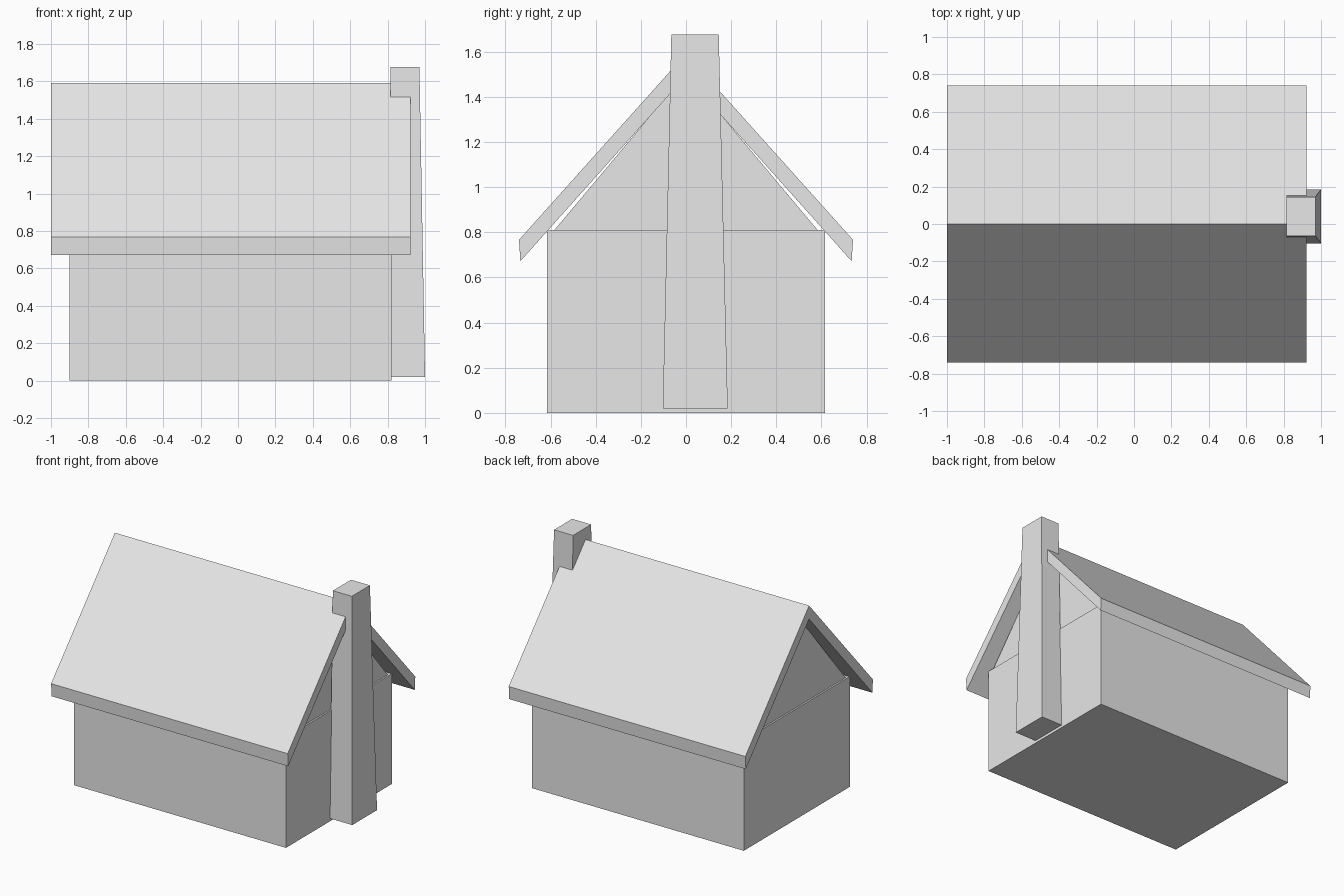
import bpy
import bmesh

if "Cube" in bpy.data.objects:
    bpy.data.objects.remove(bpy.data.objects["Cube"], do_unlink=True)

GREY = (0.8, 0.8, 0.8, 1)
mat = bpy.data.materials.new("plain grey")
mat.use_nodes = True
mat.diffuse_color = GREY
mat.node_tree.nodes["Principled BSDF"].inputs["Base Color"].default_value = GREY


def loft(name, start, end):
    """Solid between two matching outlines."""
    bm = bmesh.new()
    a = [bm.verts.new(p) for p in start]
    b = [bm.verts.new(p) for p in end]
    bm.faces.new(a)
    bm.faces.new(b[::-1])
    for i in range(len(a)):
        j = (i + 1) % len(a)
        bm.faces.new((a[j], a[i], b[i], b[j]))
    bmesh.ops.recalc_face_normals(bm, faces=bm.faces)
    mesh = bpy.data.meshes.new(name)
    bm.to_mesh(mesh)
    bm.free()
    mesh.materials.append(mat)
    obj = bpy.data.objects.new(name, mesh)
    bpy.context.collection.objects.link(obj)
    return obj


def extrude_x(name, profile, x0, x1):
    """Solid with a (y, z) profile running along x."""
    return loft(name, [(x0, y, z) for y, z in profile], [(x1, y, z) for y, z in profile])


def rectangle(x0, x1, y0, y1, z):
    return [(x0, y0, z), (x1, y0, z), (x1, y1, z), (x0, y1, z)]


# Walls
extrude_x("walls", [(-0.615, 0), (0.615, 0), (0.615, 0.81), (-0.615, 0.81)], -0.9, 0.82)

# Gable block, set slightly in from the end walls
extrude_x("gable", [(-0.585, 0.808), (0.585, 0.808), (0, 1.505)], -0.888, 0.808)

# Thick folded roof with overhanging eaves
extrude_x("roof", [(-0.74, 0.767), (0, 1.592), (0.74, 0.767),
                   (0.734, 0.672), (0, 1.493), (-0.734, 0.672)], -1, 0.922)

# Tapered chimney against the right-hand end wall
loft("chimney", rectangle(0.816, 1, -0.103, 0.185, 0.02),
     rectangle(0.816, 0.97, -0.065, 0.145, 1.677))
